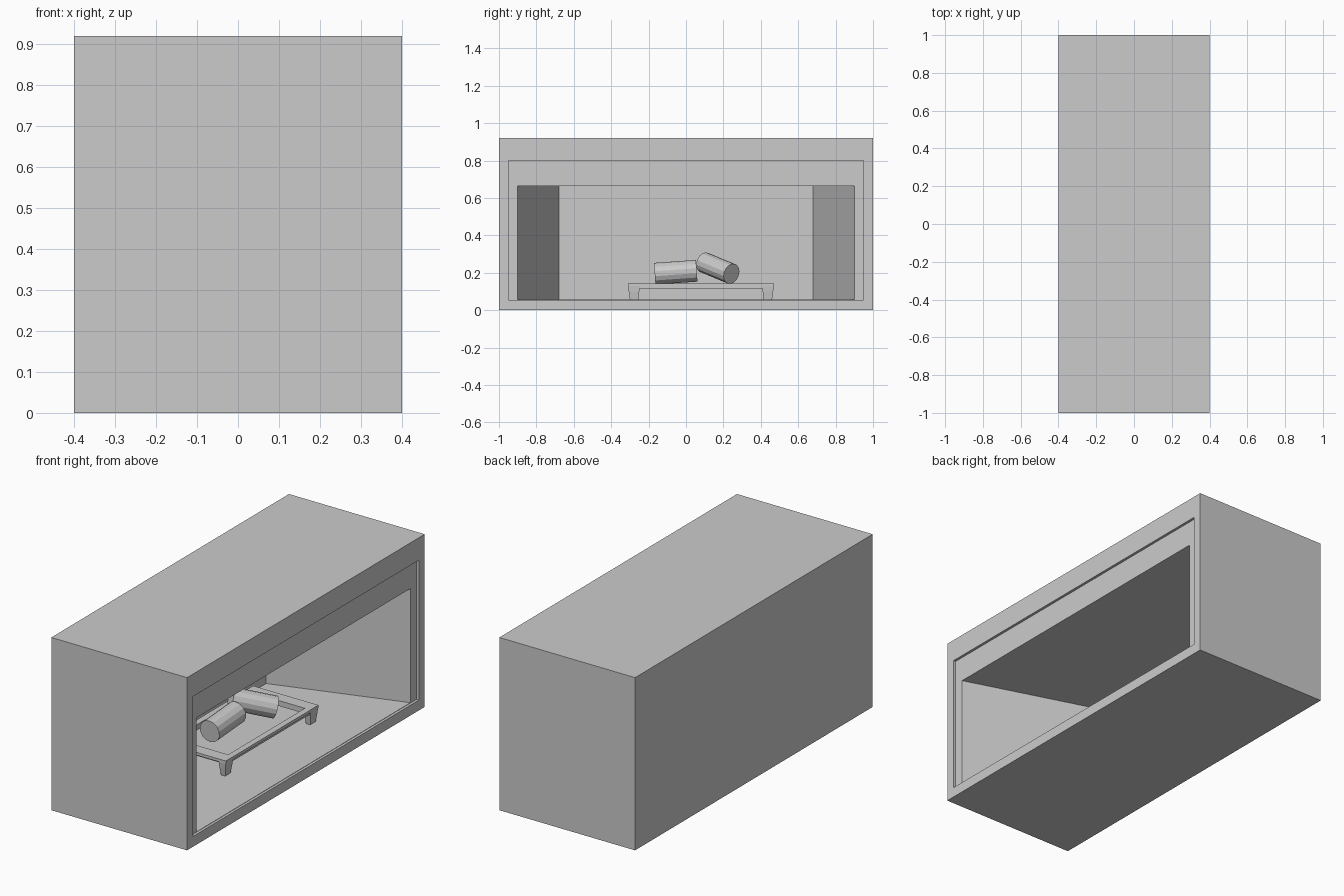
import bpy, bmesh
from mathutils import Vector

if "Cube" in bpy.data.objects:
    bpy.data.objects.remove(bpy.data.objects["Cube"], do_unlink=True)

# Single plain material
grey = bpy.data.materials.new("light_grey")
grey.use_nodes = True
colour = (0.6, 0.6, 0.6, 1)
grey.diffuse_color = colour
grey.node_tree.nodes["Principled BSDF"].inputs["Base Color"].default_value = colour


def finish(name, bm):
    bmesh.ops.recalc_face_normals(bm, faces=bm.faces)
    mesh = bpy.data.meshes.new(name)
    bm.to_mesh(mesh)
    bm.free()
    mesh.materials.append(grey)
    obj = bpy.data.objects.new(name, mesh)
    bpy.context.collection.objects.link(obj)
    return obj


def loft(name, loops):
    """Join equal-sized closed loops of points and cap both ends."""
    bm = bmesh.new()
    rings = [[bm.verts.new(p) for p in loop] for loop in loops]
    for a, b in zip(rings, rings[1:]):
        n = len(a)
        for i in range(n):
            j = (i + 1) % n
            bm.faces.new((a[i], a[j], b[j], b[i]))
    bm.faces.new(rings[0])
    bm.faces.new(rings[-1])
    return finish(name, bm)


def upright(x, half, z0, z1):
    return [(x, -half, z0), (x, half, z0), (x, half, z1), (x, -half, z1)]


def level(z, x0, x1, y0, y1):
    return [(x0, y0, z), (x1, y0, z), (x1, y1, z), (x0, y1, z)]


# Casing with a shallow surround step and a tapering firebox
loft("fireplace_body", [
    upright(-0.4, 1, 0, 0.92),
    upright(0.4, 1, 0, 0.92),
    upright(0.4, 0.95, 0.055, 0.8),
    upright(0.386, 0.95, 0.055, 0.8),
    upright(0.386, 0.9, 0.057, 0.665),
    upright(-0.31, 0.68, 0.057, 0.665),
])

# Grate: an open rim, a narrower bar frame under it and four tapered legs
X0, X1, Y0, Y1 = -0.24, 0.145, -0.31, 0.47
FLOOR, TOP = 0.057, 0.144


def frame(name, outer, inner, z0, z1):
    def ring(inset, z):
        dx, dy = inset
        return level(z, X0 + dx, X1 - dx, Y0 + dy, Y1 - dy)
    bm = bmesh.new()
    rings = [[bm.verts.new(p) for p in ring(i, z)]
             for i, z in ((outer, z0), (outer, z1), (inner, z1), (inner, z0))]
    for a, b in zip(rings, rings[1:] + rings[:1]):
        for i in range(4):
            j = (i + 1) % 4
            bm.faces.new((a[i], a[j], b[j], b[i]))
    return finish(name, bm)


frame("grate_rim", (0, 0), (0.033, 0.067), 0.129, TOP)
frame("grate_bars", (0.008, 0.02), (0.033, 0.067), 0.115, 0.129)

for x, sx, side in ((X0, 1, "back"), (X1, -1, "front")):
    for y, sy, end in ((Y0, 1, "right"), (Y1, -1, "left")):
        def foot(z, inset, wide, deep):
            return level(z, x + sx * inset, x + sx * deep,
                         y + sy * inset, y + sy * wide)
        loft(f"grate_leg_{side}_{end}", [
            foot(FLOOR, 0.01, 0.055, 0.035),
            foot(0.1, 0.004, 0.06, 0.04),
            foot(TOP - 0.001, 0.0, 0.066, 0.045),
        ])


# Two logs resting on the grate
def log(name, centre, axis, length, radius):
    bm = bmesh.new()
    bmesh.ops.create_cone(bm, cap_ends=True, segments=14, radius1=radius,
                          radius2=radius, depth=length)
    obj = finish(name, bm)
    obj.location = centre
    obj.rotation_mode = "QUATERNION"
    obj.rotation_quaternion = Vector(axis).to_track_quat("Z", "Y")


log("lower_log", (-0.05, -0.055, 0.203), (0, 1, 0.07), 0.225, 0.058)
log("leaning_log", (-0.03, 0.17, 0.225), (0.71, 0.65, -0.27), 0.225, 0.056)
